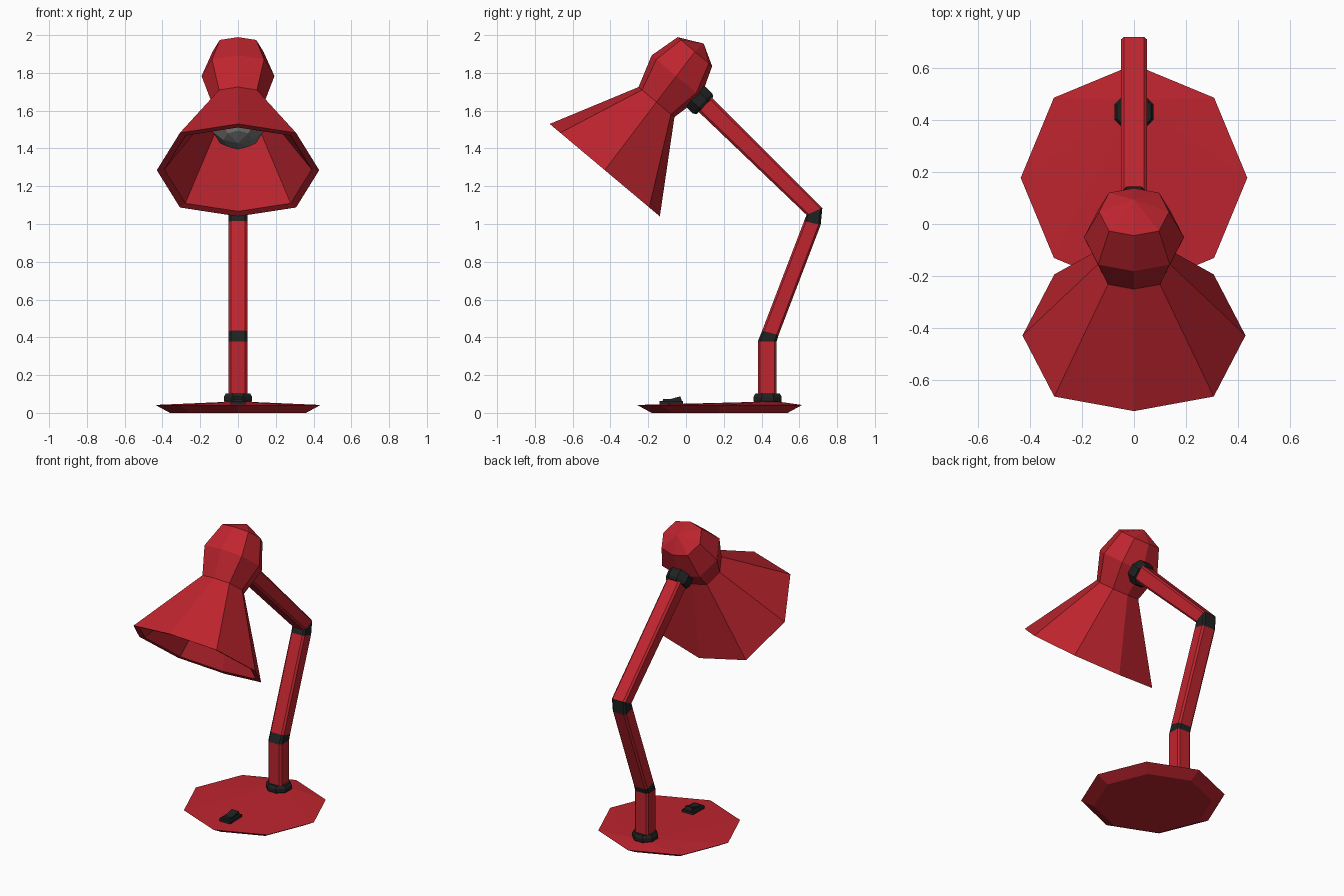
import bpy, bmesh, math
from mathutils import Vector, Matrix

if "Cube" in bpy.data.objects:
    bpy.data.objects.remove(bpy.data.objects["Cube"])


def material(name, rgb):
    m = bpy.data.materials.new(name)
    m.diffuse_color = (*rgb, 1)
    m.use_nodes = True
    m.node_tree.nodes["Principled BSDF"].inputs["Base Color"].default_value = m.diffuse_color
    return m


RED = material("red_enamel", (0.52, 0.018, 0.028))
BLACK = material("black_plastic", (0.014, 0.015, 0.015))
GREY = material("grey_bulb", (0.17, 0.17, 0.17))


def finish(bm, name, mat):
    bmesh.ops.recalc_face_normals(bm, faces=bm.faces[:])
    me = bpy.data.meshes.new(name)
    bm.to_mesh(me)
    bm.free()
    me.materials.append(mat)
    ob = bpy.data.objects.new(name, me)
    bpy.context.collection.objects.link(ob)
    return ob


def loft(name, rings, mat):
    """Closed flat-faced solid through rings with equal point counts."""
    bm = bmesh.new()
    vs = [[bm.verts.new(p) for p in r] for r in rings]
    n = len(vs[0])
    for a, b in zip(vs, vs[1:]):
        for i in range(n):
            j = (i + 1) % n
            bm.faces.new((a[i], a[j], b[j], b[i]))
    bm.faces.new(vs[0])
    bm.faces.new(vs[-1])
    return finish(bm, name, mat)


def octagon(centre, axis, r, turn=0.0):
    """Regular octagon; axis lies in the yz plane."""
    axis = Vector(axis).normalized()
    ux = Vector((1, 0, 0))
    uy = axis.cross(ux)
    out = []
    for i in range(8):
        a = math.tau * i / 8 + turn
        out.append(Vector(centre) + ux * r * math.cos(a) + uy * r * math.sin(a))
    return out


def bar_ring(a, b, w=0.05, c=0.76):
    """Bevelled square section between side points a and b, given as (y, z)."""
    a, b = Vector((0, *a)), Vector((0, *b))
    mid, half = (a + b) / 2, (b - a) / 2
    pts = [(1, c), (c, 1), (-c, 1), (-1, c), (-1, -c), (-c, -1), (c, -1), (1, -c)]
    return [mid + half * s + Vector((w * t, 0, 0)) for s, t in pts]


# Base plate, rising gently to the post
UP = (0, 0, 1)
loft("base", [octagon((0, 0.178, 0), UP, 0.36),
              octagon((0, 0.178, 0.042), UP, 0.437),
              octagon((0, 0.43, 0.058), UP, 0.07)], RED)

# Post, arms and joints
R = [bar_ring(*p) for p in [
    ((0.38, 0.06), (0.48, 0.06)),
    ((0.38, 0.378), (0.48, 0.378)),
    ((0.403, 0.435), (0.49, 0.412)),
    ((0.625, 1.015), (0.713, 0.995)),
    ((0.638, 1.048), (0.722, 1.085)),
    ((0.052, 1.608), (0.125, 1.68))]]
for k, name in enumerate(["post", "lower_joint", "lower_arm", "elbow_joint", "upper_arm"]):
    loft(name, R[k:k + 2], BLACK if "joint" in name else RED)

# Collars at both ends of the stem
T = math.pi / 8
loft("base_collar", [octagon((0, 0.432, z), UP, r, T)
                     for z, r in [(0.045, 0.072), (0.065, 0.081), (0.085, 0.081), (0.102, 0.07)]], BLACK)
ARM = Vector((0, -0.72, 0.695)).normalized()
loft("head_collar", [octagon(Vector((0, 0.1, 1.627)) + ARM * d, ARM, r, T)
                     for d, r in [(0, 0.069), (0.018, 0.08), (0.06, 0.08), (0.11, 0.07)]], BLACK)

# Switch: plate and tilted rocker
loft("switch_plate", [[(x, y, z) for x, y in [(-.04, -.14), (.04, -.14), (.04, -.015), (-.04, -.015)]]
                      for z in (0.04, 0.064)], BLACK)
loft("switch_rocker", [[(x, y, z) for y, z in [(-.125, .06), (-.12, .074), (-.085, .073),
                                              (-.03, .087), (-.02, .06)]]
                       for x in (-0.026, 0.026)], BLACK)

# Lamp head: slightly flattened octagonal shade and housing
RIM = Vector((0, -0.43, 1.285))
AX = Vector((0, 0.643, 0.766))
ACROSS = Vector((0, 0.766, -0.643))


def head_ring(t, r, u=0.0):
    pts = [(1, 0), (.715, .715), (0, .885), (-.715, .715),
           (-1, 0), (-.715, -.715), (0, -.885), (.715, -.715)]
    return [RIM + AX * t + ACROSS * (u + r * q) + Vector((r * p, 0, 0)) for p, q in pts]


loft("shade_and_housing", [head_ring(t, r, u) for t, r, u in [
    (0.43, 0.115, -0.022),   # inside end
    (0.005, 0.39, 0),        # inner lip
    (0, 0.43, 0),            # outer lip
    (0.452, 0.14, -0.022),   # neck
    (0.625, 0.193, -0.03),   # widest
    (0.787, 0.135, -0.038),
    (0.848, 0.004, -0.03)]], RED)

# Bulb inside the shade
bm = bmesh.new()
rot = Vector((0, 0, 1)).rotation_difference(AX).to_matrix().to_4x4()
bmesh.ops.create_uvsphere(bm, u_segments=8, v_segments=6, radius=0.155,
                          matrix=Matrix.Translation(RIM + AX * 0.33 - ACROSS * 0.015) @ rot)
finish(bm, "bulb", GREY)
